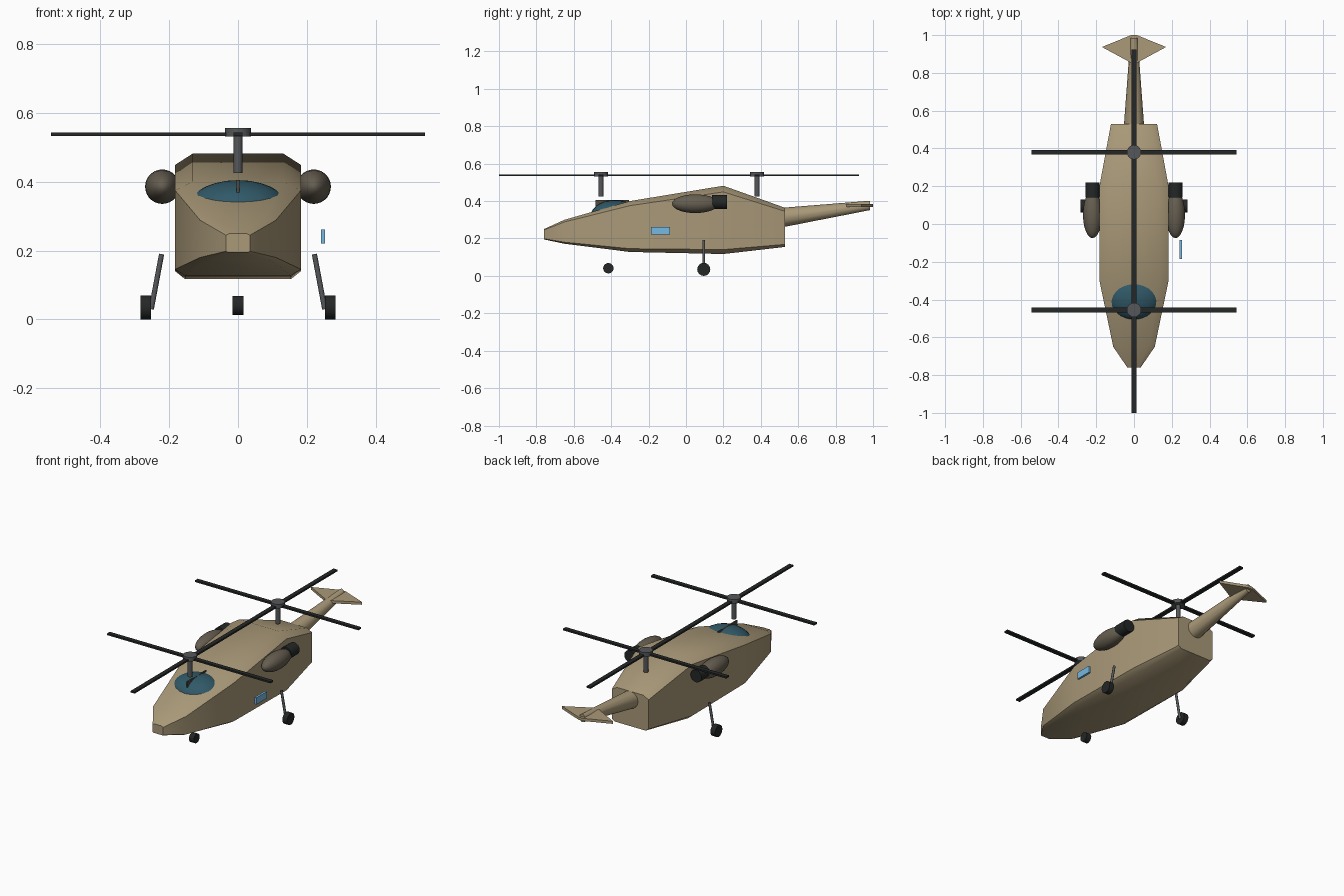
import bpy, bmesh, math
from mathutils import Vector

if "Cube" in bpy.data.objects:
    bpy.data.objects.remove(bpy.data.objects["Cube"])


def material(name, r, g, b):
    m = bpy.data.materials.new(name)
    m.diffuse_color = (r, g, b, 1)
    m.use_nodes = True
    m.node_tree.nodes["Principled BSDF"].inputs["Base Color"].default_value = m.diffuse_color
    return m


TAN = material("tan_paint", 0.40, 0.32, 0.19)
OLIVE = material("engine_paint", 0.13, 0.11, 0.08)
BLACK = material("rubber_black", 0.018, 0.02, 0.02)
STEEL = material("steel", 0.09, 0.095, 0.10)
GLASS = material("canopy_glass", 0.03, 0.10, 0.14)
BLUE = material("window_blue", 0.18, 0.48, 0.75)
FRAME = material("frame_brown", 0.08, 0.07, 0.05)


def finish(ob, name, mat, angle=40):
    ob.name = name
    ob.data.materials.append(mat)
    bpy.ops.object.select_all(action='DESELECT')
    ob.select_set(True)
    bpy.context.view_layer.objects.active = ob
    if angle:
        bpy.ops.object.shade_smooth_by_angle(angle=math.radians(angle))
    return ob


def from_bmesh(bm, name, mat, angle=40):
    bmesh.ops.recalc_face_normals(bm, faces=bm.faces)
    me = bpy.data.meshes.new(name)
    bm.to_mesh(me)
    bm.free()
    ob = bpy.data.objects.new(name, me)
    bpy.context.collection.objects.link(ob)
    return finish(ob, name, mat, angle)


def loft(name, rings, mat, angle):
    bm = bmesh.new()
    rows = [[bm.verts.new(p) for p in ring] for ring in rings]
    n = len(rows[0])
    for a, b in zip(rows, rows[1:]):
        for i in range(n):
            bm.faces.new((a[i], a[(i + 1) % n], b[(i + 1) % n], b[i]))
    bm.faces.new(rows[0])
    bm.faces.new(rows[-1])
    return from_bmesh(bm, name, mat, angle)


def box(name, center, size, mat):
    bpy.ops.mesh.primitive_cube_add(size=1, location=center)
    ob = bpy.context.object
    ob.scale = size
    return finish(ob, name, mat, 0)


def rod(name, p, q, r, mat, sides=16):
    p, q = Vector(p), Vector(q)
    d = q - p
    bpy.ops.mesh.primitive_cylinder_add(vertices=sides, radius=r, depth=d.length,
                                        location=(p + q) / 2)
    ob = bpy.context.object
    ob.rotation_euler = d.to_track_quat('Z', 'Y').to_euler()
    return finish(ob, name, mat)


def ellipsoid(name, center, radii, mat):
    bpy.ops.mesh.primitive_uv_sphere_add(segments=24, ring_count=14, location=center)
    ob = bpy.context.object
    ob.scale = radii
    return finish(ob, name, mat)


# Fuselage: chamfered box sections (y, half width, bottom, top)
def section(y, w, lo, hi):
    ct, cb = w * 0.28, w * 0.16
    ht, hb = (hi - lo) * 0.09, (hi - lo) * 0.065
    half = [(w - cb, lo), (w, lo + hb), (w, hi - ht), (w - ct, hi)]
    return [(x, y, z) for x, z in half] + [(-x, y, z) for x, z in reversed(half)]


loft("fuselage", [section(*s) for s in (
    (-0.76, 0.035, 0.195, 0.25), (-0.65, 0.11, 0.172, 0.30),
    (-0.30, 0.183, 0.128, 0.40), (0.20, 0.183, 0.117, 0.482),
    (0.53, 0.122, 0.155, 0.364))], TAN, 50)


# Tail boom and tailplane
def oval(y, z, rx, rz, n=12):
    return [(rx * math.cos(i * math.tau / n), y, z + rz * math.sin(i * math.tau / n))
            for i in range(n)]


loft("tail_boom", [oval(0.50, 0.31, 0.055, 0.053), oval(0.985, 0.377, 0.019, 0.025)],
     TAN, 40)
plan = [(0, 0.845), (0.17, 0.937), (0.015, 1.0), (-0.015, 1.0), (-0.17, 0.937)]
loft("tailplane", [[(x, y, z) for x, y in plan] for z in (0.369, 0.385)], TAN, 20)

# Canopy with its centre frame
ellipsoid("canopy", (0, -0.38, 0.32), (0.15, 0.13, 0.085), GLASS)
box("canopy_frame", (0, -0.395, 0.387), (0.008, 0.18, 0.036), FRAME)

# Twin rotors, each four crossed blades on a mast
for label, y in (("front", -0.455), ("rear", 0.38)):
    rod(label + "_rotor_mast", (0, y, 0.425), (0, y, 0.54), 0.013, STEEL)
    rod(label + "_rotor_hub", (0, y, 0.532), (0, y, 0.556), 0.038, STEEL, 20)
    box(label + "_blades_across", (0, y, 0.538), (1.086, 0.026, 0.010), BLACK)
    box(label + "_blades_along", (0, y, 0.538), (0.026, 1.09, 0.010), BLACK)

# Engines, exhausts and main landing gear on both sides
for label, s in (("left", -1), ("right", 1)):
    ellipsoid(label + "_engine", (s * 0.22, 0.05, 0.386), (0.05, 0.125, 0.05), OLIVE)
    rod(label + "_exhaust", (s * 0.22, 0.14, 0.395), (s * 0.22, 0.219, 0.395), 0.037,
        BLACK)
    rod(label + "_gear_strut", (s * 0.222, 0.095, 0.19), (s * 0.252, 0.095, 0.03),
        0.0075, STEEL, 10)
    rod(label + "_main_wheel", (s * 0.253, 0.095, 0.035), (s * 0.284, 0.095, 0.035),
        0.035, BLACK)

# Nose wheel and side window
rod("nose_wheel", (-0.016, -0.415, 0.041), (0.016, -0.415, 0.041), 0.028, BLACK)
box("side_window", (0.247, -0.136, 0.241), (0.013, 0.10, 0.041), BLUE)
